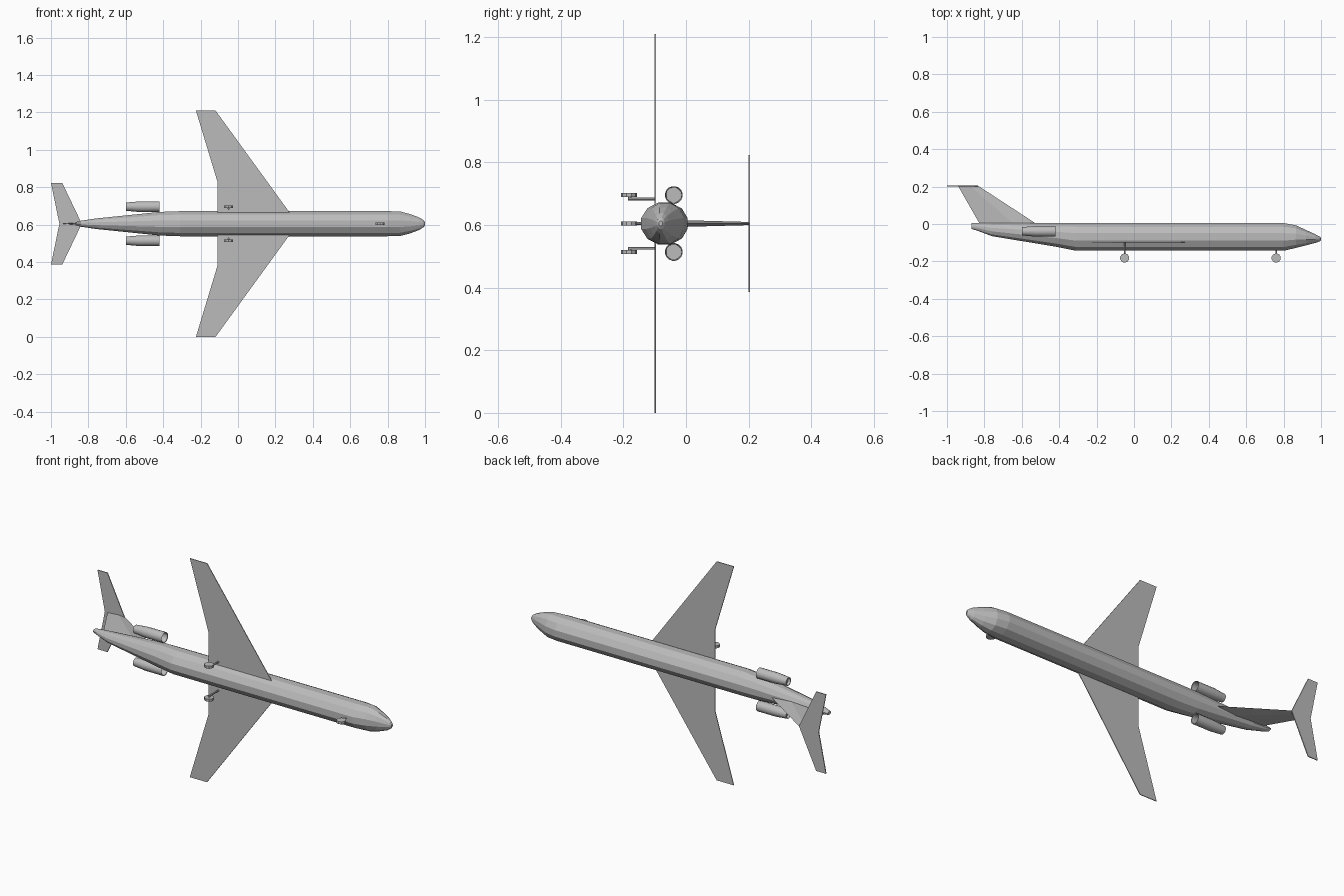
import bpy, bmesh, math
from mathutils import Vector

if "Cube" in bpy.data.objects:
    bpy.data.objects.remove(bpy.data.objects["Cube"])

CZ = 0.605  # centre plane: the aircraft lies on its side, its upward direction is +y
grey = bpy.data.materials.new("light_grey")
grey.diffuse_color = (0.5, 0.5, 0.5, 1)
grey.use_nodes = True
grey.node_tree.nodes["Principled BSDF"].inputs["Base Color"].default_value = grey.diffuse_color


def finish(name, bm, smooth=0):
    bmesh.ops.recalc_face_normals(bm, faces=bm.faces[:])
    me = bpy.data.meshes.new(name)
    bm.to_mesh(me)
    bm.free()
    me.materials.append(grey)
    ob = bpy.data.objects.new(name, me)
    bpy.context.collection.objects.link(ob)
    if smooth:
        bpy.ops.object.select_all(action='DESELECT')
        ob.select_set(True)
        bpy.context.view_layer.objects.active = ob
        bpy.ops.object.shade_smooth_by_angle(angle=math.radians(smooth))
    return ob


def bridge(bm, rings):
    """Skin a list of equal point rings and cap both ends."""
    vs = [[bm.verts.new(p) for p in r] for r in rings]
    n = len(vs[0])
    for a, b in zip(vs, vs[1:]):
        for i in range(n):
            bm.faces.new((a[i], a[(i + 1) % n], b[(i + 1) % n], b[i]))
    bm.faces.new(vs[0])
    bm.faces.new(vs[-1])


def oval(x, y0, y1, hz, n, zc=CZ):
    """Ring in the yz plane whose flat sides touch the given limits."""
    k = 1 / math.cos(math.pi / n)
    pts = []
    for i in range(n):
        a = 2 * math.pi * (i + 0.5) / n
        pts.append(Vector((x, (y0 + y1) / 2 + (y1 - y0) / 2 * k * math.cos(a),
                           zc + hz * k * math.sin(a))))
    return pts


def plate(name, outline, y, thick):
    """Thin flat surface from an xz outline."""
    bm = bmesh.new()
    bridge(bm, [[(x, y + s * thick / 2, z) for x, z in outline] for s in (-1, 1)])
    return finish(name, bm)


def rod(name, p, q, r, n):
    """Cylinder between two points."""
    p, q = Vector(p), Vector(q)
    rot = (q - p).to_track_quat('Z', 'Y')
    ring = [rot @ Vector((r * math.cos(2 * math.pi * (i + .5) / n),
                          r * math.sin(2 * math.pi * (i + .5) / n), 0)) for i in range(n)]
    bm = bmesh.new()
    bridge(bm, [[p + v for v in ring], [q + v for v in ring]])
    return finish(name, bm)


# Fuselage: x, underside y, top y, half width
sections = [(-0.87, -0.026, 0.004, 0.008), (-0.84, -0.035, 0.005, 0.016),
            (-0.76, -0.065, 0.005, 0.028), (-0.42, -0.121, 0.005, 0.063),
            (-0.31, -0.143, 0.005, 0.067), (0.80, -0.143, 0.005, 0.067),
            (0.865, -0.128, -0.007, 0.066), (0.92, -0.114, -0.032, 0.052),
            (0.97, -0.101, -0.055, 0.033), (0.993, -0.093, -0.068, 0.018),
            (1.0, -0.087, -0.075, 0.008)]
bm = bmesh.new()
bridge(bm, [oval(*s, 12) for s in sections])
finish("fuselage", bm)

# Wings, both sides in one swept plate
half = [(0.315, 0.0), (0.27, 0.068), (-0.12, 0.605), (-0.225, 0.605), (-0.11, 0.225), (-0.11, 0.0)]
for name, s in (("left_wing", 1), ("right_wing", -1)):
    plate(name, [(x, CZ + s * z) for x, z in half], -0.098, 0.004)

# Tailplane on top of the fin
plate("tailplane", [(-0.835, CZ), (-0.94, CZ + 0.219), (-1.0, CZ + 0.219),
                    (-0.955, CZ), (-1.0, CZ - 0.219), (-0.94, CZ - 0.219)], 0.2025, 0.005)


# Fin with a pointed section that thins towards the top
def fin_ring(y, front, back, h):
    mid = front + (back - front) * 0.4
    return [(front, y, CZ), (mid, y, CZ + h), (back, y, CZ), (mid, y, CZ - h)]


bm = bmesh.new()
bridge(bm, [fin_ring(-0.02, -0.49, -0.813, 0.011), fin_ring(0.202, -0.83, -0.94, 0.005)])
finish("tail_fin", bm)

# Engines with open intake and recessed exhaust
for name, s in (("left_engine", 1), ("right_engine", -1)):
    zc = CZ + s * 0.091
    profile = [(-0.47, 0.024), (-0.422, 0.025), (-0.42, 0.028), (-0.53, 0.028),
               (-0.60, 0.022), (-0.60, 0.019), (-0.585, 0.019)]
    bm = bmesh.new()
    bridge(bm, [oval(x, -0.039 - r, -0.039 + r, r, 16, zc) for x, r in profile])
    finish(name, bm, 35)

# Landing gear
for side, s in (("left", 1), ("right", -1)):
    zs, zw = CZ + s * 0.079, CZ + s * 0.091
    rod(side + "_main_strut", (-0.05, -0.185, zs), (-0.05, -0.097, zs), 0.005, 8)
    rod(side + "_main_axle", (-0.05, -0.18, zs), (-0.05, -0.18, zw), 0.006, 8)
    rod(side + "_main_wheel", (-0.05, -0.182, zw - 0.007), (-0.05, -0.182, zw + 0.007), 0.025, 10)
rod("nose_strut", (0.76, -0.18, CZ), (0.76, -0.13, CZ), 0.005, 8)
rod("nose_wheel", (0.76, -0.182, CZ - 0.007), (0.76, -0.182, CZ + 0.007), 0.025, 10)
